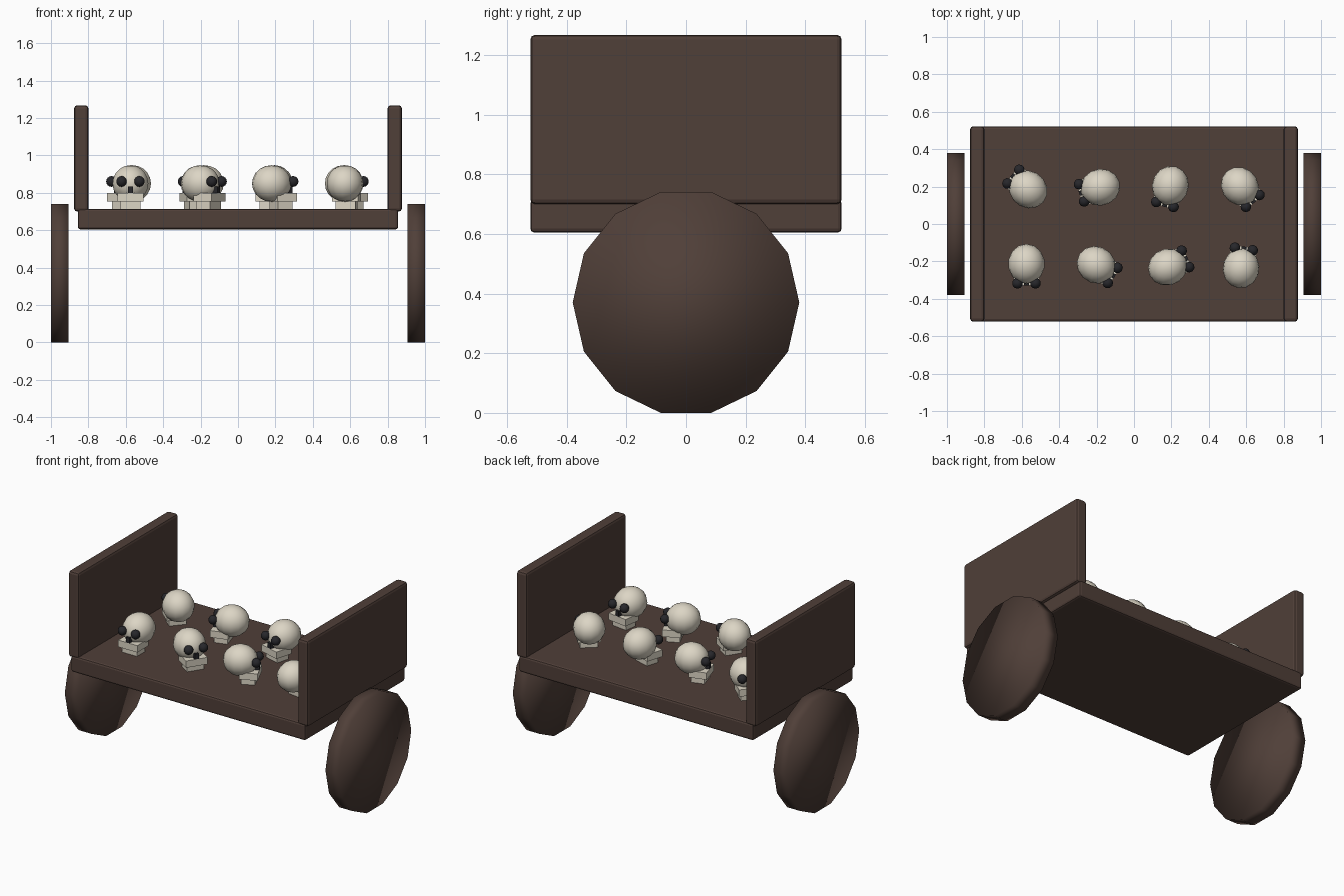
import bpy, math
from mathutils import Matrix

if "Cube" in bpy.data.objects:
    bpy.data.objects.remove(bpy.data.objects["Cube"])


def material(name, rgb):
    m = bpy.data.materials.new(name)
    m.diffuse_color = (*rgb, 1)
    m.use_nodes = True
    m.node_tree.nodes["Principled BSDF"].inputs["Base Color"].default_value = m.diffuse_color
    return m


WOOD = material("dark_wood", (0.08, 0.05, 0.04))
BONE = material("bone", (0.72, 0.67, 0.56))
DARK = material("socket_dark", (0.02, 0.02, 0.024))


def finish(name, mat, place=Matrix()):
    ob = bpy.context.object
    ob.name = name
    ob.data.materials.append(mat)
    bpy.context.view_layer.update()
    ob.matrix_world = place @ ob.matrix_world
    return ob


def box(name, lo, hi, mat, bevel=0.0, place=Matrix()):
    mid = [(a + b) / 2 for a, b in zip(lo, hi)]
    bpy.ops.mesh.primitive_cube_add(size=1, location=mid)
    bpy.context.object.scale = [b - a for a, b in zip(lo, hi)]
    bpy.ops.object.transform_apply(location=False, rotation=False, scale=True)
    ob = finish(name, mat, place)
    if bevel:
        mod = ob.modifiers.new("bevel", 'BEVEL')
        mod.width = bevel
        mod.segments = 2
    return ob


def ball(name, loc, radii, mat, seg, rings, place):
    bpy.ops.mesh.primitive_uv_sphere_add(segments=seg, ring_count=rings, radius=1, location=loc)
    bpy.context.object.scale = radii
    bpy.ops.object.transform_apply(location=False, rotation=False, scale=True)
    bpy.ops.object.shade_smooth()
    return finish(name, mat, place)


# Cart bed
box("cart_bed", (-0.856, -0.522, 0.605), (0.856, 0.522, 0.715), WOOD, 0.013)

# End boards and solid wheels
for side, s in (("left", -1), ("right", 1)):
    xs = sorted((s * 0.80, s * 0.876))
    box(f"{side}_board", (xs[0], -0.522, 0.70), (xs[1], 0.522, 1.268), WOOD, 0.016)
    bpy.ops.mesh.primitive_cylinder_add(vertices=14, radius=0.38, depth=0.095,
                                        location=(s * 0.9525, 0, 0.3705),
                                        rotation=(0, math.pi / 2, 0))
    bpy.ops.object.shade_smooth()
    finish(f"{side}_wheel", WOOD)


# Skull facing -y, turned by angle about its own origin on the bed
def skull(n, x, y, angle):
    p = Matrix.Translation((x, y, 0.715)) @ Matrix.Rotation(angle, 4, 'Z')
    ball(f"cranium_{n}", (0, 0.012, 0.135), (0.098, 0.107, 0.098), BONE, 14, 10, p)
    box(f"upper_jaw_{n}", (-0.07, -0.105, 0.038), (0.07, 0.01, 0.083), BONE, place=p)
    box(f"lower_jaw_{n}", (-0.054, -0.085, -0.002), (0.054, 0.0, 0.04), BONE, place=p)
    box(f"nose_{n}", (-0.013, -0.105, 0.083), (0.013, -0.07, 0.118), DARK, place=p)
    for side, s in (("left", -1), ("right", 1)):
        ball(f"{side}_eye_{n}", (s * 0.048, -0.092, 0.146), (0.029,) * 3, DARK, 10, 8, p)


# Two rows of four skulls, each turned one radian further
for i in range(8):
    row, col = divmod(i, 4)
    skull(i + 1, -0.575 + 0.383 * col, (-0.225, 0.193)[row], float(i))
